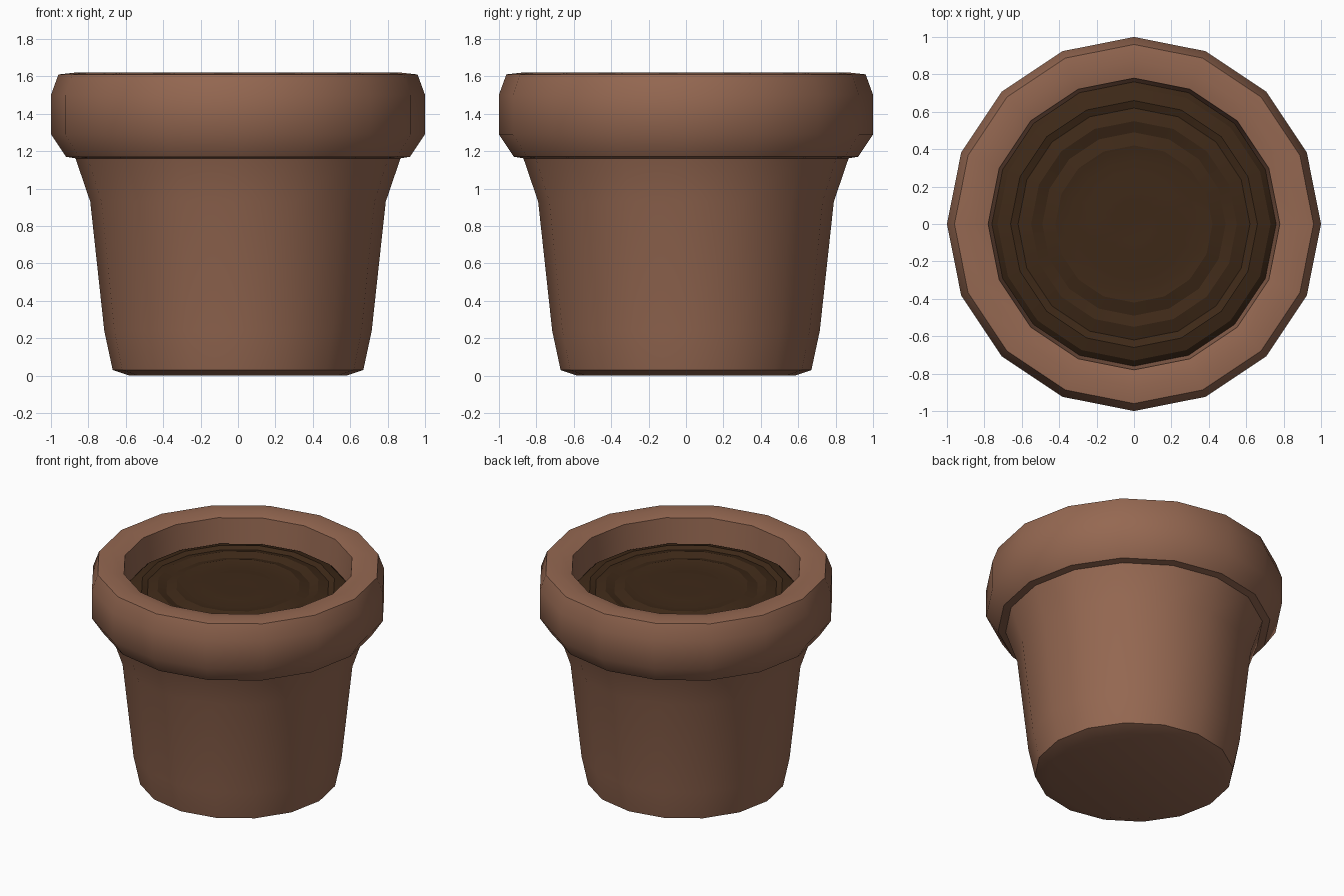
import bpy, bmesh, math

if "Cube" in bpy.data.objects:
    bpy.data.objects.remove(bpy.data.objects["Cube"])

SIDES = 16


def material(name, rgb):
    m = bpy.data.materials.new(name)
    m.diffuse_color = (*rgb, 1)
    m.use_nodes = True
    m.node_tree.nodes["Principled BSDF"].inputs["Base Color"].default_value = m.diffuse_color
    return m


def lathe(name, profile, mat, sides=SIDES, angle=35):
    """Revolve (radius, height) points around z."""
    bm = bmesh.new()
    rings = []
    for r, z in profile:
        if r == 0:
            rings.append([bm.verts.new((0, 0, z))] * sides)
        else:
            rings.append([bm.verts.new((r * math.cos(2 * math.pi * i / sides),
                                        r * math.sin(2 * math.pi * i / sides), z))
                          for i in range(sides)])
    for a, b in zip(rings, rings[1:]):
        for i in range(sides):
            j = (i + 1) % sides
            bm.faces.new(list(dict.fromkeys((a[i], a[j], b[j], b[i]))))
    me = bpy.data.meshes.new(name)
    bm.to_mesh(me)
    bm.free()
    me.materials.append(mat)
    ob = bpy.data.objects.new(name, me)
    bpy.context.collection.objects.link(ob)
    bpy.ops.object.select_all(action='DESELECT')
    ob.select_set(True)
    bpy.context.view_layer.objects.active = ob
    bpy.ops.object.shade_smooth_by_angle(angle=math.radians(angle))
    return ob


clay = material("terracotta", (0.30, 0.138, 0.083))
earth = material("dark_soil", (0.048, 0.022, 0.009))

# Tapered body with a closed base and a flared collar under the rim
lathe("pot_body", [(0, 0.01), (0.58, 0), (0.67, 0.03), (0.715, 0.24),
                   (0.79, 0.93), (0.87, 1.165)], clay)

# Heavy bevelled rim, flat on top, running down inside to the soil
lathe("pot_rim", [(0.86, 1.16), (0.92, 1.17), (1.0, 1.29), (1.0, 1.50),
                  (0.96, 1.61), (0.87, 1.62), (0.78, 1.60), (0.76, 1.40)], clay)

# Soil with shallow concentric ripples
lathe("soil", [(0.76, 1.40), (0.73, 1.43), (0.66, 1.45), (0.62, 1.435),
               (0.55, 1.455), (0.49, 1.435), (0.42, 1.455), (0.33, 1.44),
               (0.24, 1.455), (0.1, 1.44), (0, 1.45)][::-1][::-1], earth, angle=25)
